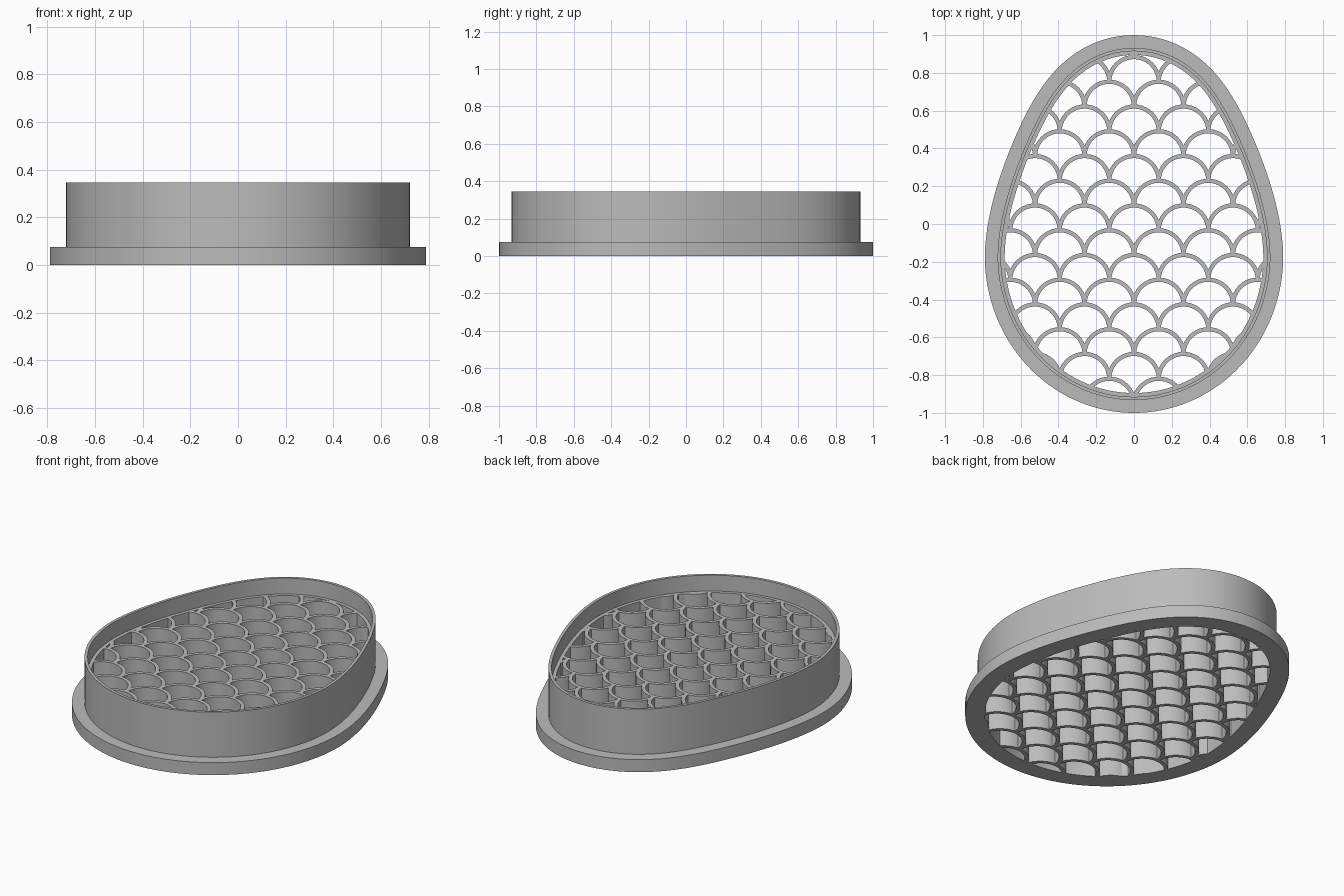
import bpy, bmesh
from math import sin, cos, pi, sqrt
from mathutils import Vector

if "Cube" in bpy.data.objects:
    bpy.data.objects.remove(bpy.data.objects["Cube"])

SIDES = 144
LATTICE_TOP = 0.25

grey = bpy.data.materials.new("plain grey")
grey.use_nodes = True
grey.diffuse_color = (0.5, 0.5, 0.5, 1)
grey.node_tree.nodes["Principled BSDF"].inputs["Base Color"].default_value = (0.5, 0.5, 0.5, 1)


def egg_point(a):
    """Inner egg outline: round at the front, narrower at the back."""
    s = sin(a)
    if s < 0:
        return Vector((0.685 * cos(a), -0.17 + 0.725 * s))
    taper = 1 - 0.07 * sin(pi * s ** 1.5)
    return Vector((0.685 * cos(a) * taper, -0.17 + 1.065 * s))


def egg(offset):
    """Egg outline pushed outwards evenly by the offset."""
    points = []
    for i in range(SIDES):
        a = 2 * pi * i / SIDES
        t = (egg_point(a + 0.01) - egg_point(a - 0.01)).normalized()
        points.append(egg_point(a) + Vector((t.y, -t.x)) * offset)
    return points


def make_object(name, bm):
    bmesh.ops.recalc_face_normals(bm, faces=bm.faces)
    mesh = bpy.data.meshes.new(name)
    bm.to_mesh(mesh)
    bm.free()
    mesh.materials.append(grey)
    obj = bpy.data.objects.new(name, mesh)
    bpy.context.collection.objects.link(obj)
    return obj


def smooth(obj):
    bpy.ops.object.select_all(action="DESELECT")
    obj.select_set(True)
    bpy.context.view_layer.objects.active = obj
    bpy.ops.object.shade_smooth_by_angle(angle=0.5)


def bridge(bm, loops):
    """Quads between each loop and the next, closed both ways."""
    for low, high in zip(loops, loops[1:] + loops[:1]):
        for i in range(len(low)):
            j = (i + 1) % len(low)
            bm.faces.new((low[i], low[j], high[j], high[i]))


def prism(bm, outline, z0, z1):
    low = [bm.verts.new((p.x, p.y, z0)) for p in outline]
    high = [bm.verts.new((p.x, p.y, z1)) for p in outline]
    bm.faces.new(low[::-1])
    bm.faces.new(high)
    for i in range(len(low)):
        j = (i + 1) % len(low)
        bm.faces.new((low[i], low[j], high[j], high[i]))


# Egg wall with base flange, inner ledge and thin cutting edge
profile = [(0, 0), (0.105, 0), (0.105, 0.075), (0.037, 0.075), (0.037, 0.345),
           (0.02, 0.345), (0.02, LATTICE_TOP), (0, LATTICE_TOP)]
bm = bmesh.new()
bridge(bm, [[bm.verts.new((p.x, p.y, z)) for p in egg(o)] for o, z in profile])
smooth(make_object("egg_wall", bm))

# Rows of half-round scales, every other row shifted by half a scale
PITCH, OUTER, INNER, STEPS = 0.262, 0.142, 0.12, 20
bm = bmesh.new()
for row in range(15):
    cy = 0.895 - OUTER - row * PITCH / 2
    for col in range(-3, 4):
        cx = (col + 0.5 * (row % 2)) * PITCH
        if abs(cx) > 0.8:
            continue
        arc = [Vector((cos(pi * i / STEPS), sin(pi * i / STEPS))) for i in range(STEPS + 1)]
        centre = Vector((cx, cy))
        outline = [centre + v * OUTER for v in arc] + [centre + v * INNER for v in arc[::-1]]
        prism(bm, outline, 0, LATTICE_TOP)
lattice = make_object("scale_lattice", bm)

# Trim the scales to the inside of the wall
bm = bmesh.new()
prism(bm, egg(0.004), -0.1, 0.5)
cutter = make_object("lattice_trimmer", bm)
cutter.hide_render = True
trim = lattice.modifiers.new("trim", "BOOLEAN")
trim.operation = "INTERSECT"
trim.solver = "EXACT"
trim.use_self = True
trim.object = cutter
bpy.context.view_layer.update()
trimmed = bpy.data.meshes.new_from_object(
    lattice.evaluated_get(bpy.context.evaluated_depsgraph_get()))
lattice.modifiers.clear()
lattice.data = trimmed
bpy.data.objects.remove(cutter)
smooth(lattice)
